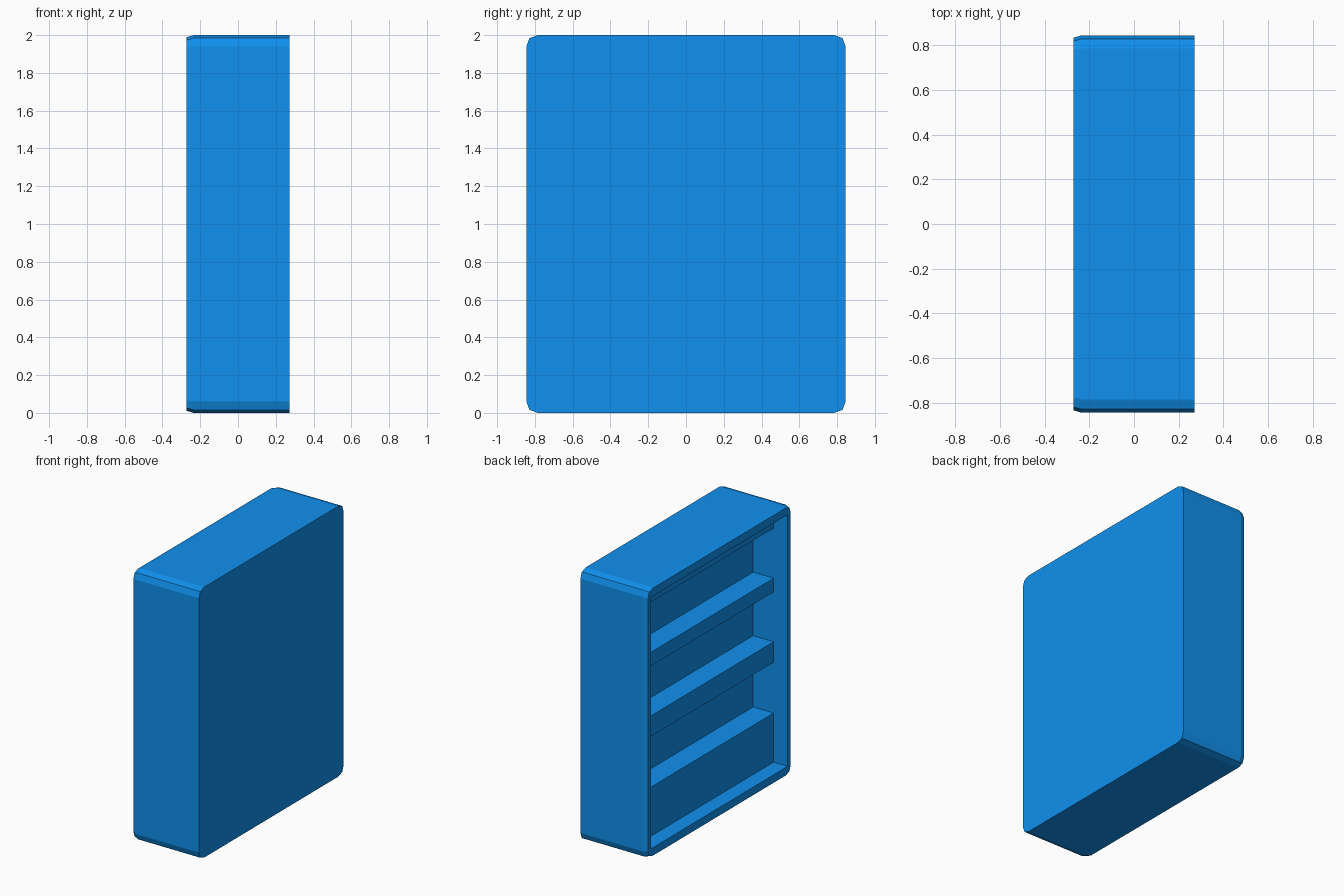
import bpy
import bmesh

if "Cube" in bpy.data.objects:
    bpy.data.objects.remove(bpy.data.objects["Cube"])

blue = bpy.data.materials.new("blue_paint")
blue.diffuse_color = (0.005, 0.28, 0.85, 1)
blue.use_nodes = True
blue.node_tree.nodes["Principled BSDF"].inputs["Base Color"].default_value = blue.diffuse_color

FRONT, BACK = -0.272, 0.272      # open face and rear face along x
WALL_Y, FLOOR, CEIL = 0.80, 0.07, 1.93
INNER_X, SHELF_X = 0.011, -0.157


def finish(bm, name):
    bmesh.ops.remove_doubles(bm, verts=bm.verts[:], dist=1e-5)
    bmesh.ops.recalc_face_normals(bm, faces=bm.faces[:])
    mesh = bpy.data.meshes.new(name)
    bm.to_mesh(mesh)
    bm.free()
    mesh.materials.append(blue)
    obj = bpy.data.objects.new(name, mesh)
    bpy.context.collection.objects.link(obj)
    return obj


def outline(bm, x, hy, z0, z1, r):
    """Rectangle in the yz plane with two-segment rounded corners."""
    m = r * 0.27
    a, b, c = (r, 0), (m, m), (0, r)
    pts = []
    for sy, sz, order in ((1, 0, (a, b, c)), (1, 1, (c, b, a)),
                          (-1, 1, (a, b, c)), (-1, 0, (c, b, a))):
        for dy, dz in order:
            pts.append((x, sy * (hy - dy), z1 - dz if sz else z0 + dz))
    return [bm.verts.new(p) for p in pts]


# Cabinet shell: rounded outside, softened front edge, recessed inside
bm = bmesh.new()
loops = [
    outline(bm, BACK, 0.845, 0, 2, 0.06),
    outline(bm, -0.235, 0.845, 0, 2, 0.06),
    outline(bm, FRONT, 0.834, 0.011, 1.989, 0.055),
    outline(bm, FRONT, WALL_Y, FLOOR, CEIL, 0),
    outline(bm, INNER_X, WALL_Y, FLOOR, CEIL, 0),
]
for p, q in zip(loops, loops[1:]):
    for i in range(len(p)):
        j = (i + 1) % len(p)
        bm.faces.new((p[i], p[j], q[j], q[i]))
bm.faces.new(loops[0])
bm.faces.new(loops[-1])
bmesh.ops.dissolve_degenerate(bm, dist=1e-5, edges=bm.edges[:])
finish(bm, "cabinet_shell")


# Shelves, base plinth and top rail spanning the recess
def block(name, z0, z1):
    bm = bmesh.new()
    bmesh.ops.create_cube(bm, size=1)
    for v in bm.verts:
        v.co.x = SHELF_X if v.co.x < 0 else INNER_X + 0.02
        v.co.y *= 2 * (WALL_Y + 0.01)
        v.co.z = z0 if v.co.z < 0 else z1
    finish(bm, name)


block("base_plinth", FLOOR - 0.01, 0.433)
block("lower_shelf", 0.808, 0.96)
block("upper_shelf", 1.328, 1.43)
block("top_rail", 1.80, CEIL + 0.01)
